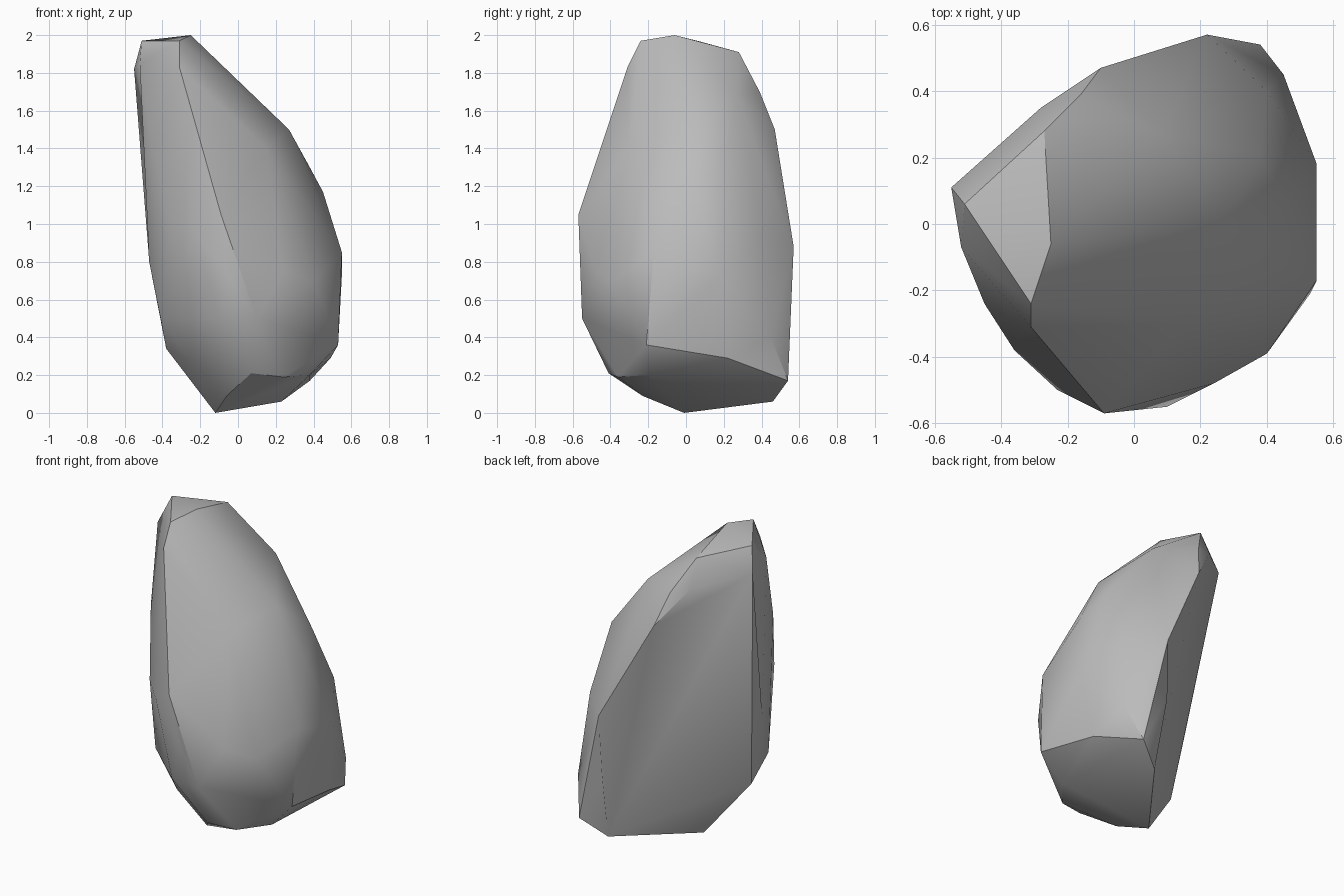
import bpy
import bmesh
from mathutils import Vector
from mathutils.geometry import intersect_point_line

# Remove the default object only
default_object = bpy.data.objects.get("Cube")
if default_object:
    bpy.data.objects.remove(default_object, do_unlink=True)


def make_material(name, level):
    """Create one plain matte grey material."""
    material = bpy.data.materials.new(name)
    material.use_nodes = True
    colour = (level, level, level, 1)
    material.diffuse_color = colour
    shader = material.node_tree.nodes["Principled BSDF"]
    shader.inputs["Base Color"].default_value = colour
    shader.inputs["Roughness"].default_value = 0.9
    return material


def edge_distance(edge, target):
    """Distance from a point to an edge."""
    start, end = (vert.co for vert in edge.verts)
    nearest, factor = intersect_point_line(target, start, end)
    if not 0 < factor < 1:
        nearest = start if factor <= 0 else end
    return (nearest - target).length


def press_dent(bm, target):
    """Split the nearest edge and pull its middle in to the target."""
    edge = min(bm.edges, key=lambda item: edge_distance(item, target))
    split = bmesh.ops.subdivide_edges(bm, edges=[edge], cuts=1)
    for item in split["geom_inner"]:
        if isinstance(item, bmesh.types.BMVert):
            item.co = target


def make_hull(name, corner_groups, dents, material):
    """Wrap the corner groups in a tight faceted skin, then dent it."""
    mesh = bpy.data.meshes.new(name)
    bm = bmesh.new()
    for group in corner_groups:
        for corner in group:
            bm.verts.new(Vector(corner))
    result = bmesh.ops.convex_hull(bm, input=bm.verts)

    # Drop corners that ended up inside the skin
    buried = [item for item in result["geom_interior"]
              if isinstance(item, bmesh.types.BMVert)]
    bmesh.ops.delete(bm, geom=buried, context="VERTS")
    loose = [vert for vert in bm.verts if not vert.link_faces]
    bmesh.ops.delete(bm, geom=loose, context="VERTS")

    for dent in dents:
        press_dent(bm, Vector(dent))
    bmesh.ops.recalc_face_normals(bm, faces=bm.faces)
    bm.to_mesh(mesh)
    bm.free()

    mesh.materials.append(material)
    hull = bpy.data.objects.new(name, mesh)
    bpy.context.collection.objects.link(hull)
    return hull


# Slanted cap and the leaning tip below it
tip = [
    (-.25, -.06, 2), (-.31, -.24, 1.97), (-.51, .06, 1.97), (-.27, .28, 1.91),
    (-.55, .11, 1.82), (-.52, -.07, 1.85), (-.31, -.31, 1.83),
]

# Rim of the broad split face at the back left
split_face = [
    (-.28, .35, 1.74), (-.16, .39, 1.7), (-.1, .47, 1.5), (.22, .57, .88),
    (-.38, -.12, .34), (-.47, -.1, .8),
]

# Shoulder sloping down to the left side of the body
shoulder = [
    (.08, .27, 1.68), (.27, 0, 1.5), (.38, .21, 1.3), (.45, .05, 1.17),
    (.15, -.3, 1.4), (-.45, -.24, 1.4),
]

# Widest belt around the body
belly = [
    (.55, .18, .73), (.55, -.17, .85), (.4, .4, .92), (.4, -.39, .7),
    (.24, -.48, .75), (-.09, -.57, 1.05), (-.23, -.5, .95), (-.36, -.38, 1),
]

# Lower flanks, above the undercut
flank = [
    (.45, .45, .4), (.53, -.21, .36), (.49, .22, .29), (.1, -.55, .5),
    (-.09, -.54, .5), (-.41, -.25, .5), (.38, .54, .17),
]

# Underside narrowing to the lowest corner
underside = [
    (-.12, -.01, 0), (.23, .46, .06), (.38, -.2, .2), (.24, -.36, .19),
    (.07, -.41, .21), (-.06, -.23, .09), (-.25, -.26, .28),
]

# Shallow hollows: under the tip, beside the split face, on the front
hollows = [(-.46, -.02, 1.38), (.21, .55, .5), (-.05, -.53, .72)]

stone_grey = make_material("stone_grey", .5)
boulder = make_hull(
    "boulder",
    [tip, split_face, shoulder, belly, flank, underside],
    hollows,
    stone_grey,
)

# Soft facets with crisp breaks
bpy.ops.object.select_all(action="DESELECT")
boulder.select_set(True)
bpy.context.view_layer.objects.active = boulder
bpy.ops.object.shade_smooth_by_angle(angle=.55)
